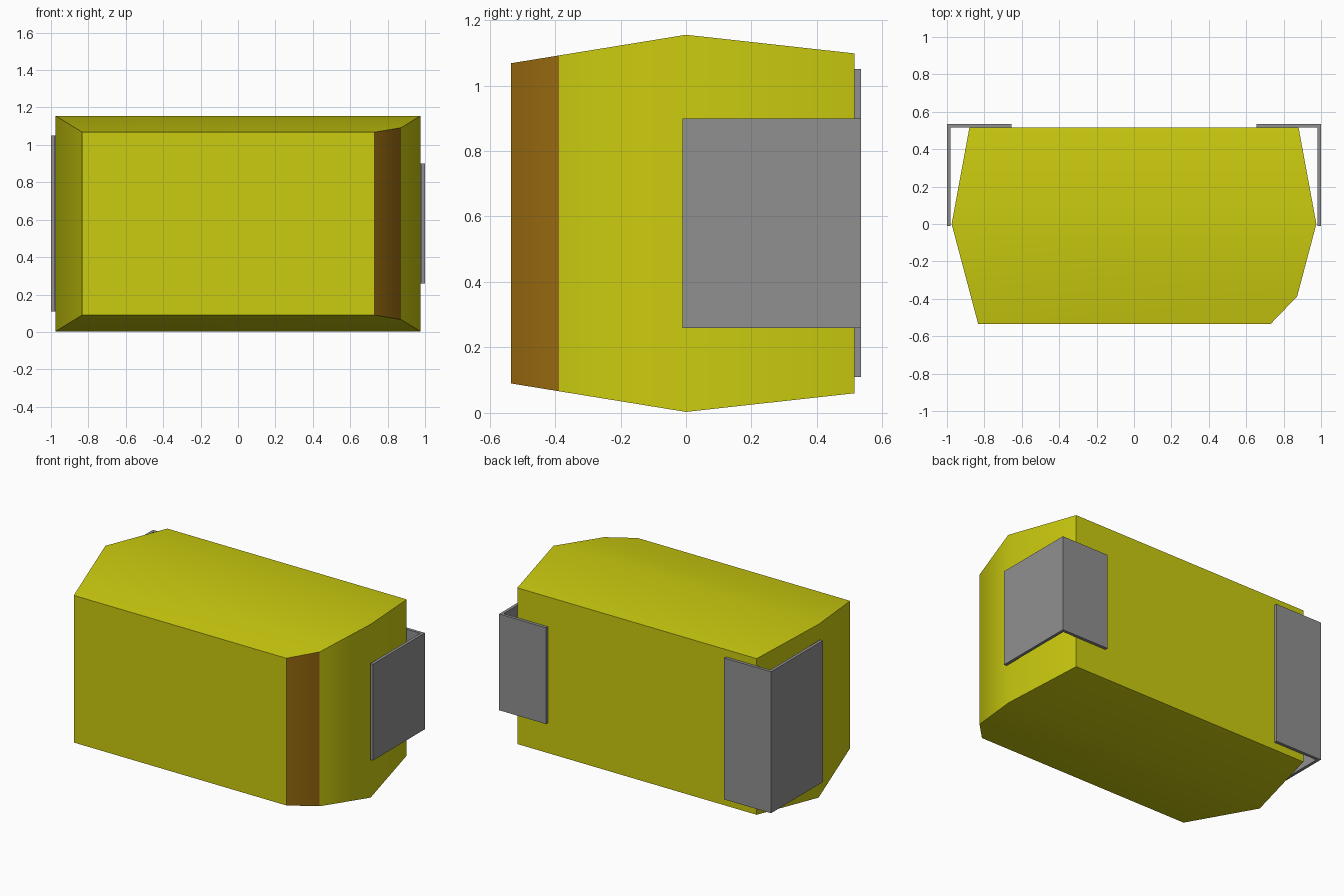
import bpy, bmesh, math
from mathutils import Vector

cube = bpy.data.objects.get("Cube")
if cube:
    bpy.data.objects.remove(cube, do_unlink=True)


def material(name, color):
    m = bpy.data.materials.new(name)
    m.use_nodes = True
    m.diffuse_color = (*color, 1)
    m.node_tree.nodes["Principled BSDF"].inputs["Base Color"].default_value = (*color, 1)
    return m


yellow = material("yellow_resin", (0.60, 0.60, 0.005))
brown = material("brown_mark", (0.33, 0.15, 0.005))
grey = material("grey_metal", (0.28, 0.28, 0.28))


def make_object(name, bm, *mats):
    bmesh.ops.recalc_face_normals(bm, faces=bm.faces[:])
    mesh = bpy.data.meshes.new(name)
    bm.to_mesh(mesh)
    bm.free()
    for m in mats:
        mesh.materials.append(m)
    ob = bpy.data.objects.new(name, mesh)
    bpy.context.collection.objects.link(ob)
    return ob


# Moulded body: three rectangular sections (y, half width, bottom, top)
sections = [(-0.535, 0.833, 0.09, 1.068), (0, 0.975, 0.003, 1.155), (0.515, 0.88, 0.06, 1.098)]
bm = bmesh.new()
rings = [[bm.verts.new(p) for p in ((-w, y, lo), (w, y, lo), (w, y, hi), (-w, y, hi))]
         for y, w, lo, hi in sections]
for a, b in zip(rings, rings[1:]):
    for i in range(4):
        j = (i + 1) % 4
        bm.faces.new((a[i], a[j], b[j], b[i]))
bm.faces.new(rings[0])
bm.faces.new(rings[-1])

# Polarity chamfer: slice off the front corner and cap it
mark_normal = Vector((0.135, -0.13, 0)).normalized()
cut = bmesh.ops.bisect_plane(bm, geom=bm.verts[:] + bm.edges[:] + bm.faces[:],
                             plane_co=(0.73, -0.535, 0), plane_no=mark_normal, clear_outer=True)
edges = [e for e in cut["geom_cut"] if isinstance(e, bmesh.types.BMEdge)]
cap = bmesh.ops.contextual_create(bm, geom=edges)["faces"]
for f in cap:
    f.material_index = 1
body = make_object("body", bm, yellow, brown)
bpy.ops.object.select_all(action="DESELECT")
body.select_set(True)
bpy.context.view_layer.objects.active = body
bpy.ops.object.shade_smooth_by_angle(angle=math.radians(30))


# L-shaped metal terminals wrapping the back corners
def terminal(name, side, lo, hi):
    t = 0.02
    outline = [(1, -0.01), (1, 0.535), (0.655, 0.535), (0.655, 0.535 - t), (1 - t, 0.535 - t), (1 - t, -0.01)]
    bm = bmesh.new()
    face = bm.faces.new([bm.verts.new((side * x, y, lo)) for x, y in outline])
    new = bmesh.ops.extrude_face_region(bm, geom=[face])["geom"]
    bmesh.ops.translate(bm, verts=[v for v in new if isinstance(v, bmesh.types.BMVert)], vec=(0, 0, hi - lo))
    make_object(name, bm, grey)


terminal("left_terminal", 1, 0.26, 0.90)
terminal("right_terminal", -1, 0.11, 1.05)
